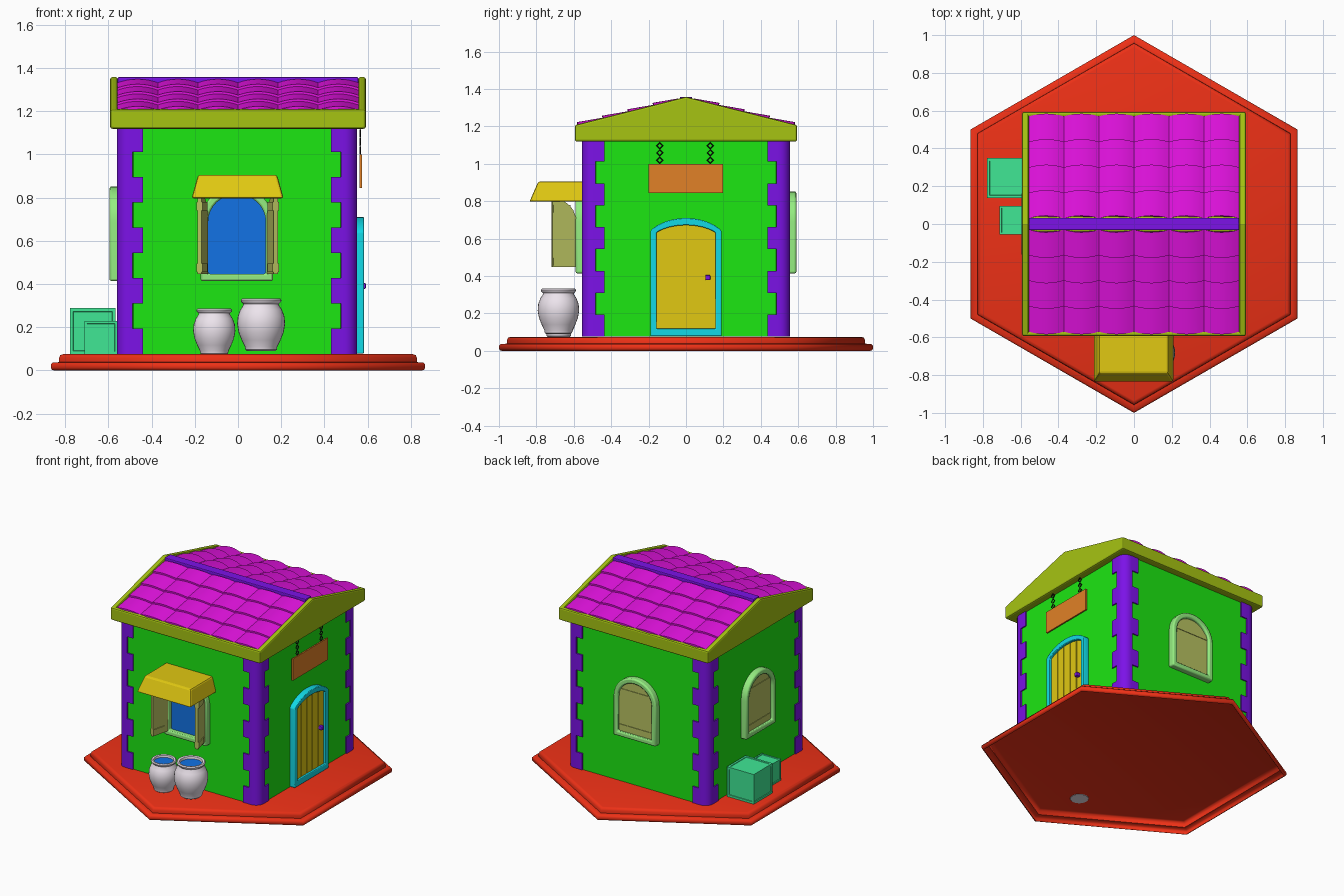
import bpy, bmesh, math
from mathutils import Matrix

if "Cube" in bpy.data.objects:
    bpy.data.objects.remove(bpy.data.objects["Cube"])

COLORS = {"red": (0.85, 0.03, 0.008), "green": (0.012, 0.8, 0.006), "purple": (0.2, 0.006, 0.8),
          "olive": (0.38, 0.55, 0.006), "magenta": (0.75, 0.006, 0.73), "yellow": (0.75, 0.58, 0.006),
          "cyan": (0.006, 0.7, 0.8), "pale": (0.3, 0.85, 0.22), "tan": (0.48, 0.54, 0.12),
          "blue": (0.006, 0.17, 0.78), "orange": (0.75, 0.22, 0.02), "teal": (0.05, 0.8, 0.3),
          "white": (0.85, 0.78, 0.85), "black": (0.01, 0.01, 0.01)}
MATS = {}
for key, c in COLORS.items():
    MATS[key] = bpy.data.materials.new(key)
    MATS[key].diffuse_color = (*c, 1)


def finish(name, bm, mat, M=None, bevel=0, smooth=0):
    bmesh.ops.recalc_face_normals(bm, faces=bm.faces)
    if M:
        bm.transform(M)
        if M.determinant() < 0:
            bmesh.ops.reverse_faces(bm, faces=bm.faces)
    me = bpy.data.meshes.new(name)
    bm.to_mesh(me)
    bm.free()
    ob = bpy.data.objects.new(name, me)
    bpy.context.collection.objects.link(ob)
    me.materials.append(MATS[mat])
    if bevel:
        b = ob.modifiers.new("bevel", "BEVEL")
        b.width, b.segments, b.limit_method = bevel, 2, "ANGLE"
    if smooth:
        bpy.ops.object.select_all(action="DESELECT")
        ob.select_set(True)
        bpy.context.view_layer.objects.active = ob
        bpy.ops.object.shade_smooth_by_angle(angle=math.radians(smooth))
    return ob


def bridge(bm, A, B):
    for i in range(len(A)):
        j = (i + 1) % len(A)
        bm.faces.new((A[i], A[j], B[j], B[i]))


def add_prism(bm, pts, axis, lo, hi):
    """Extrude a 2D outline along an axis."""
    def co(p, d):
        return {"x": (d, p[0], p[1]), "y": (p[0], d, p[1]), "z": (p[0], p[1], d)}[axis]
    a = [bm.verts.new(co(p, lo)) for p in pts]
    b = [bm.verts.new(co(p, hi)) for p in pts]
    bm.faces.new(a)
    bm.faces.new(b)
    bridge(bm, a, b)


def prism(name, outlines, axis, lo, hi, mat, M=None, bevel=0):
    bm = bmesh.new()
    for pts in outlines:
        add_prism(bm, pts, axis, lo, hi)
    return finish(name, bm, mat, M, bevel)


def box(name, x0, x1, y0, y1, z0, z1, mat, M=None, bevel=0):
    return prism(name, [[(x0, y0), (x1, y0), (x1, y1), (x0, y1)]], "z", z0, z1, mat, M, bevel)


def arch_z(t, spring, top, power):
    return spring + (top - spring) * max(0, 1 - t * t) ** power


def arch(w, z0, spring, top, power=0.5, n=16):
    """power 0.5 is an elliptical arch, 1 a shallow segmental arch."""
    ts = [math.cos(math.pi * i / n) for i in range(n + 1)]
    return [(-w, z0), (w, z0)] + [(w * t, arch_z(t, spring, top, power)) for t in ts]


def arch_frame(name, outer, inner, y0, y1, mat, M, bevel):
    bm = bmesh.new()
    L = [[bm.verts.new((u, y, z)) for u, z in o] for o, y in ((outer, y0), (inner, y0), (inner, y1), (outer, y1))]
    for k in range(4):
        bridge(bm, L[k], L[(k + 1) % 4])
    return finish(name, bm, mat, M, bevel, 40)


def planks(w, u0, u1, count, z0, spring, top, power=0.5, gap=0.004):
    """Outlines of vertical boards whose tops follow the arch."""
    out, step = [], (u1 - u0) / count
    for k in range(count):
        a, b = u0 + k * step + gap / 2, u0 + (k + 1) * step - gap / 2
        us = [b + (a - b) * i / 8 for i in range(9)]
        out.append([(a, z0), (b, z0)] + [(u, arch_z(u / w, spring, top, power)) for u in us])
    return out


def lathe(name, profile, n, mat, loc=(0, 0, 0), smooth=40, bottom=True):
    bm = bmesh.new()
    rings = [[bm.verts.new((r * math.sin(2 * math.pi * i / n), r * math.cos(2 * math.pi * i / n), z))
              for i in range(n)] for r, z in profile]
    for A, B in zip(rings, rings[1:]):
        bridge(bm, A, B)
    if bottom:
        bm.faces.new(rings[0])
    bm.faces.new(rings[-1])
    return finish(name, bm, mat, Matrix.Translation(loc), 0, smooth)


def rot(deg):
    return Matrix.Translation((-0.005, 0, 0)) @ Matrix.Rotation(math.radians(deg), 4, "Z")


# Stepped hexagonal base, a hollow shell open underneath
lathe("base", [(0.985, 0), (0.996, 0.004), (1, 0.012), (1, 0.028), (0.99, 0.037), (0.958, 0.038),
               (0.957, 0.058), (0.95, 0.071), (0.935, 0.075)], 6, "red", smooth=62, bottom=False)

# Walls with cut corners, hidden behind the quoins
h, c = 0.547, 0.48
prism("walls", [[(-c, -h), (c, -h), (h, -c), (h, c), (c, h), (-c, h), (-h, c), (-h, -c)]], "z", 0.076, 1.15, "green", rot(0))

# Rounded corner quoins, alternating wide and narrow
for k in range(4):
    bm = bmesh.new()
    for i in range(9):
        s, e, r = (0.435 if i % 2 == 0 else 0.483), 0.556, 0.06
        curve = [(e - r + r * math.cos(a * math.pi / 12), e - r + r * math.sin(a * math.pi / 12)) for a in range(7)]
        add_prism(bm, [(s, s), (e, s)] + curve + [(s, e)], "z", 0.076 + i * 0.117, 0.076 + (i + 1) * 0.117)
    finish("corner_quoins", bm, "purple", rot(90 * k), smooth=40)

# Roof body, gable ends and eave lips
PEAK, EAVE, HALF, LOW = 1.358, 1.207, 0.594, 1.119
SLOPE = (PEAK - EAVE) / HALF
def gable(d):
    return [[(-HALF, LOW), (HALF, LOW), (HALF, EAVE - d), (0, PEAK - d), (-HALF, EAVE - d)]]
prism("roof_body", [[(y * 0.98, z) for y, z in gable(0.02)[0]]], "x", -0.57, 0.57, "olive")
for s in (-1, 1):
    prism("gable_end", gable(0), "x", s * 0.557, s * 0.592, "olive", bevel=0.01)
    prism("eave_lip", [[(s * 0.57, LOW), (s * HALF, LOW), (s * HALF, EAVE), (s * 0.57, EAVE + 0.004)]],
          "x", -0.585, 0.585, "olive", bevel=0.009)

# Overlapping arched roof tiles
bm = bmesh.new()
COLS, ROWS, SEG = 6, 4, 8
tw, tl = 1.114 / COLS, 0.54 / ROWS
for side in (-1, 1):
    for col in range(COLS):
        for row in range(ROWS):
            rings = []
            for y, lift in ((0.03 + row * tl, 0.0), (0.03 + (row + 1) * tl, 0.011)):
                top, low = [], []
                for i in range(SEG + 1):
                    t = i / SEG * 2 - 1
                    x = -0.557 + tw * (col + i / SEG)
                    yy = y + 0.014 * (1 - t * t)
                    z = PEAK - 0.018 - SLOPE * yy
                    top.append(bm.verts.new((x, side * yy, z + lift + 0.02 * (1 - t * t))))
                    low.append(bm.verts.new((x, side * yy, z - 0.004)))
                rings.append(top + low[::-1])
            bridge(bm, *rings)
            for ring in rings:
                bm.faces.new(ring)
finish("roof_tiles", bm, "magenta", smooth=40)
box("ridge_beam", -0.557, 0.557, -0.033, 0.033, 1.29, 1.358, "purple", bevel=0.006)

# Arched window frames on front, back and left
for side, deg in (("front", 0), ("back", 180), ("left", -90)):
    M = rot(deg)
    arch_frame(side + "_window_frame", arch(0.168, 0.414, 0.69, 0.852), arch(0.133, 0.447, 0.69, 0.815), -0.59, -0.54, "pale", M, 0.009)
    if side == "front":
        prism("window_glass", [arch(0.134, 0.446, 0.69, 0.816)], "y", -0.553, -0.54, "blue", M)
    else:
        prism(side + "_shutter", [arch(0.134, 0.446, 0.69, 0.816)], "y", -0.57, -0.54, "tan", M)
        for z in (0.455, 0.71):
            box(side + "_shutter_batten", -0.128, 0.128, -0.574, -0.56, z, z + 0.04, "tan", M)

# Open front shutters
for s in (-1, 1):
    M = Matrix.Translation((s * 0.145 - 0.002, -0.588, 0)) @ Matrix.Scale(-s, 4, (1, 0, 0)) \
        @ Matrix.Rotation(math.radians(-104), 4, "Z") @ Matrix.Translation((0.134, 0, 0))
    prism("open_shutter", planks(0.134, -0.134, 0, 1, 0.447, 0.69, 0.815), "y", -0.01, 0.01, "tan", M)
    for z in (0.455, 0.74):
        box("open_shutter_batten", -0.1, -0.005, -0.015, 0.015, z, z + 0.04, "tan", M)

# Awning over the front window
bm = bmesh.new()
bot = [bm.verts.new(v) for v in ((-0.215, -0.54, 0.797), (0.211, -0.54, 0.797), (0.211, -0.837, 0.797), (-0.215, -0.837, 0.797))]
top = [bm.verts.new(v) for v in ((-0.185, -0.54, 0.905), (0.181, -0.54, 0.905), (0.181, -0.79, 0.905), (-0.185, -0.79, 0.905))]
bm.faces.new(bot)
bm.faces.new(top)
bridge(bm, bot, top)
finish("awning", bm, "yellow", bevel=0.01)

# Door with frame, boards and knob on the right wall
R = rot(90)
arch_frame("door_frame", arch(0.19, 0.078, 0.638, 0.71, 0.75), arch(0.158, 0.118, 0.63, 0.672, 0.8), -0.588, -0.54, "cyan", R, 0.01)
prism("door_boards", planks(0.159, -0.159, 0.159, 5, 0.115, 0.63, 0.674, 0.8, 0.006), "y", -0.57, -0.54, "yellow", R)
prism("door_back", [arch(0.159, 0.115, 0.63, 0.672, 0.8)], "y", -0.562, -0.535, "yellow", R)
box("door_knob", 0.103, 0.13, -0.597, -0.56, 0.378, 0.405, "purple", R, 0.005)

# Hanging sign and its chains
box("sign_board", 0.563, 0.573, -0.2, 0.197, 0.845, 1.0, "orange")
for y in (-0.14, 0.13):
    for i in range(3):
        bpy.ops.mesh.primitive_torus_add(major_segments=4, minor_segments=4, major_radius=0.016, minor_radius=0.004,
                                         location=(0.566, y, 1.019 + i * 0.039), rotation=(0, math.pi / 2, 0))
        link = bpy.context.object
        link.name = "chain_link"
        link.data.materials.append(MATS["black"])

# Crates with shallow panels against the left wall
for name, x, y, size in (("large_crate", -0.673, 0.243, 0.212), ("small_crate", -0.635, 0.02, 0.152)):
    bm = bmesh.new()
    bmesh.ops.create_cube(bm, size=size)
    panels = bm.faces[:]
    bmesh.ops.inset_individual(bm, faces=panels, thickness=size * 0.1, depth=0)
    bmesh.ops.inset_individual(bm, faces=panels, thickness=0.002, depth=-0.004)
    finish(name, bm, "teal", Matrix.Translation((x, y, 0.076 + size / 2)))

# Water pots
POT = [(0.066, 0), (0.073, 0.006), (0.075, 0.02), (0.09, 0.05), (0.104, 0.085), (0.111, 0.125), (0.108, 0.16),
       (0.097, 0.19), (0.084, 0.21), (0.082, 0.218), (0.092, 0.227), (0.094, 0.236), (0.088, 0.243), (0.074, 0.24), (0.07, 0.215)]
for name, x, y, z, s in (("small_pot", -0.11, -0.68, 0.073, 0.88), ("large_pot", 0.107, -0.682, 0.09, 1.0)):
    lathe(name, [(r * s, q * s) for r, q in POT], 32, "white", (x, y, z))
    lathe(name + "_water", [(0.072 * s, 0.214 * s), (0.072 * s, 0.224 * s)], 32, "blue", (x, y, z))

for m in bpy.data.materials:
    if m.users and not m.is_grease_pencil:
        m.use_nodes = True
        m.node_tree.nodes["Principled BSDF"].inputs["Base Color"].default_value = m.diffuse_color
